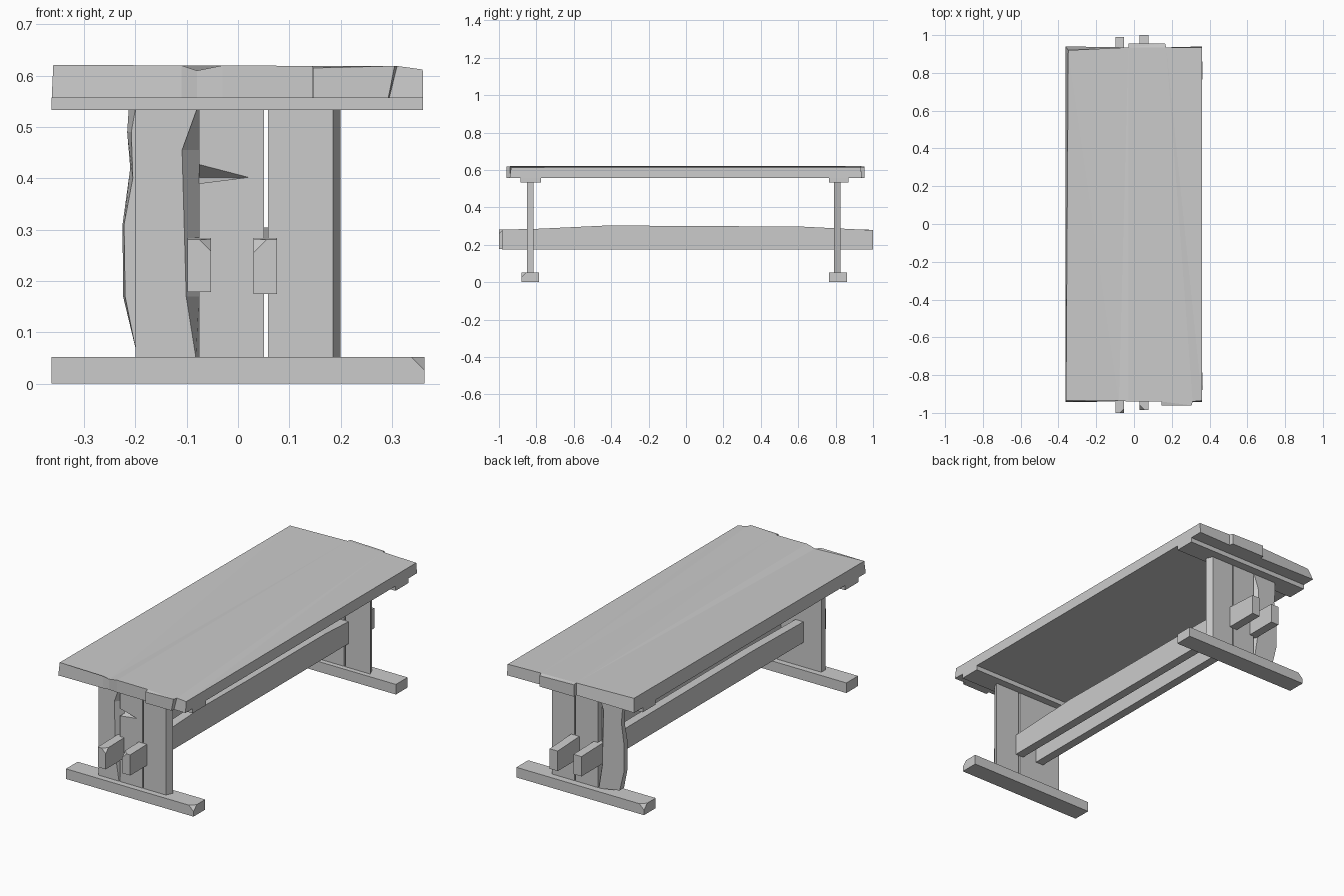
import bpy, bmesh
from mathutils import Vector

if "Cube" in bpy.data.objects:
    bpy.data.objects.remove(bpy.data.objects["Cube"])


def loft(name, a, b, chips=(), split=None):
    """Solid between two matching 3D outlines; chips = (corner position, size)."""
    bm = bmesh.new()
    va = [bm.verts.new(p) for p in a]
    vb = [bm.verts.new(p) for p in b]
    n = len(va)
    for ring in (va, vb):
        if split:
            i, j = split
            bm.faces.new(ring[i:j + 1])
            bm.faces.new(ring[j:] + ring[:i + 1])
        else:
            bm.faces.new(ring)
    for i in range(n):
        j = (i + 1) % n
        bm.faces.new((va[i], va[j], vb[j], vb[i]))
    bmesh.ops.remove_doubles(bm, verts=bm.verts, dist=1e-5)
    for pos, size in chips:
        v = min(bm.verts, key=lambda q: (q.co - Vector(pos)).length)
        bmesh.ops.bevel(bm, geom=[v], offset=size, offset_type='OFFSET',
                        segments=1, affect='VERTICES')
    bmesh.ops.recalc_face_normals(bm, faces=bm.faces)
    bmesh.ops.triangulate(bm, faces=[f for f in bm.faces if len(f.verts) > 4])
    me = bpy.data.meshes.new(name)
    bm.to_mesh(me)
    bm.free()
    ob = bpy.data.objects.new(name, me)
    bpy.context.collection.objects.link(ob)
    return ob


def box(name, x, y, z, chips=()):
    ring = lambda h: [(x[0], y[0], h), (x[1], y[0], h), (x[1], y[1], h), (x[0], y[1], h)]
    return loft(name, ring(z[0]), ring(z[1]), chips)


def board(name, outer, inner, y_out, y_in):
    """Upright leg board from outer-face and inner-face x,z profiles."""
    return loft(name, [(x, y_out, z) for x, z in outer], [(x, y_in, z) for x, z in inner])


# Table top: rough-sawn slab, two planks meeting at a slightly skewed seam
top = [(-.36, -.935, .621), (-.11, -.94, .62), (-.08, -.935, .61), (-.03, -.94, .62),
       (.145, -.94, .619), (.146, -.96, .615), (.305, -.96, .619), (.31, -.94, .619),
       (.36, -.935, .612), (.36, .935, .612), (.17, .935, .617), (.165, .955, .613),
       (-.03, .955, .618), (-.03, .935, .62), (-.348, .92, .62)]
base = [(x, y, .557) for x, y, z in top]
base[0], base[-1] = (-.363, -.943, .557), (-.363, .94, .557)
base[6], base[7] = (.293, -.96, .557), (.295, -.942, .557)
base[8], base[9] = (.361, -.943, .557), (.361, .94, .557)
loft("table_top", base, top, split=(2, 13))

# Battens and feet at each end
Z0, Z1 = .05, .535
for tag, bat, foot, y_out, y_in, s in (
        ("front", (-.885, -.775), (-.88, -.785), -.85, -.815, -1),
        ("back", (.765, .87), (.765, .86), .825, .79, 1)):
    box(tag + "_batten", (-.363, .361), bat, (.533, .558))
    outer_y = foot[0] if s < 0 else foot[1]
    chip_x = .363 * -s
    box(tag + "_foot", (-.363, .363), foot, (0, .052),
        [((chip_x, outer_y, .052), .026)])

    # Leg: outer board with a live edge, notched middle board, right board
    right_edge = [(-.082, Z0), (-.101, .17), (-.109, .455), (-.08, Z1)]
    right_back = [(-.076, z) for _, z in right_edge]
    if s > 0:
        left = [(-.213, Z1), (-.216, .49), (-.21, .42), (-.225, .31), (-.224, .17), (-.2, .07)]
        left_in = [(-.2, Z1), (-.208, .49), (-.205, .40), (-.222, .31), (-.22, .17), (-.2, .07)]
    else:
        left = left_in = [(-.2, Z1), (-.2, Z0)]
    board(tag + "_leg_live_edge_board", right_edge + left, right_back + left_in, y_out, y_in)

    notch = [(-.076, .427), (.02, .402), (-.076, .39)] if s < 0 else []
    notch_in = [(-.076, z) for _, z in notch]
    corners = [(-.076, Z0), (.051, Z0), (.051, Z1), (-.076, Z1)]
    board(tag + "_leg_middle_board", corners + notch, corners + notch_in, y_out, y_in)

    board(tag + "_leg_right_board",
          [(.058, Z0), (.185, Z0), (.185, Z1), (.058, Z1)],
          [(.058, Z0), (.2, Z0), (.2, Z1), (.058, Z1)], y_out, y_in)

# Twin stretchers running through both legs, with gently arched natural tops
for name, x0, x1, prof, chips in (
        ("left_stretcher", -.098, -.053,
         [(-1, .178), (.99, .178), (.99, .28), (.6, .289), (-.4, .292), (-1, .281)],
         [((-.053, -1, .281), .023)]),
        ("right_stretcher", .03, .076,
         [(-.985, .175), (1, .175), (1, .278), (.6, .298), (-.05, .3), (-.4, .304),
          (-.8, .285), (-.985, .281)],
         [((.03, -.985, .281), .026)])):
    loft(name, [(x0, y, z) for y, z in prof], [(x1, y, z) for y, z in prof], chips)
